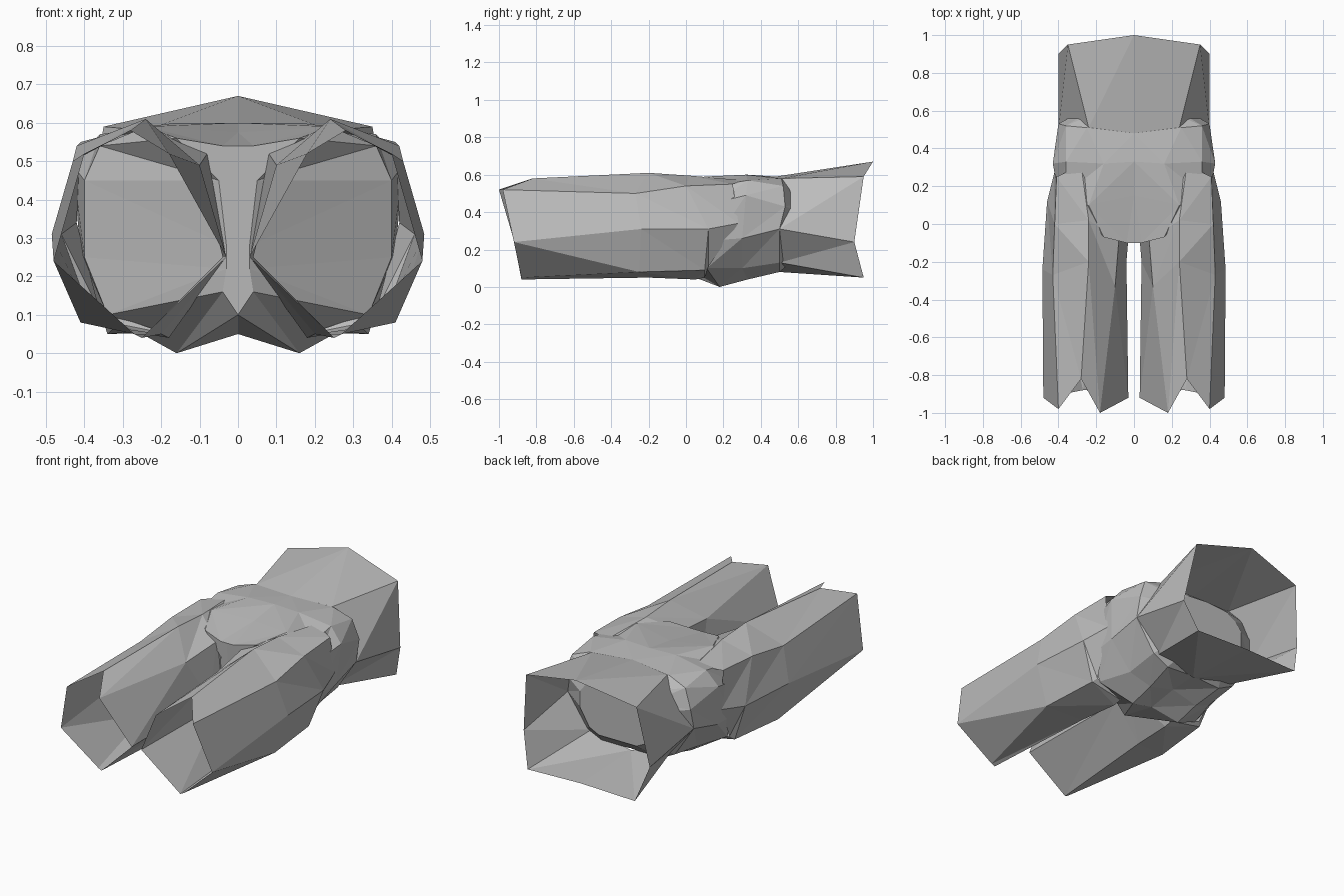
import bpy
import bmesh

# Remove only the default object
default_cube = bpy.data.objects.get("Cube")
if default_cube:
    bpy.data.objects.remove(default_cube, do_unlink=True)


def make_material(name, value):
    material = bpy.data.materials.new(name)
    material.use_nodes = True
    colour = (value, value, value, 1)
    material.diffuse_color = colour
    material.node_tree.nodes["Principled BSDF"].inputs["Base Color"].default_value = colour
    return material


def loft(name, rings, material, closed=False, cap_ends=False):
    """Skin the rings with flat triangles, then mirror the part across x."""
    mesh = bpy.data.meshes.new(name)
    bm = bmesh.new()
    loops = [[bm.verts.new(point) for point in ring] for ring in rings]
    count = len(rings[0])
    steps = count if closed else count - 1
    for near, far in zip(loops, loops[1:]):
        for i in range(steps):
            j = (i + 1) % count
            bm.faces.new((near[i], near[j], far[i]))
            bm.faces.new((near[j], far[j], far[i]))
    if cap_ends:
        bm.faces.new(loops[0])
        bm.faces.new(loops[-1])
    bmesh.ops.recalc_face_normals(bm, faces=bm.faces[:])
    bm.to_mesh(mesh)
    bm.free()
    mesh.materials.append(material)
    part = bpy.data.objects.new(name, mesh)
    bpy.context.scene.collection.objects.link(part)
    mirror = part.modifiers.new("mirror_sides", 'MIRROR')
    mirror.use_axis = (True, False, False)
    mirror.use_clip = not closed
    mirror.use_mirror_merge = not closed
    return part


grey = make_material("plain_grey", 0.5)

# Thighs: open tubes; each ring runs outer top, top, inner top, inner,
# bottom, outer bottom, outer side
cut_end = [(.4, -.98, .52), (.28, -.82, .58), (.18, -1, .52), (.03, -.92, .25),
           (.25, -.88, .04), (.27, -.88, .05), (.48, -.92, .24)]
mid_thigh = [(.43, -.27, .5), (.24, -.2, .61), (.1, -.33, .49), (.04, -.2, .25),
             (.2, -.2, .05), (.41, -.25, .08), (.485, -.24, .31)]
upper_thigh = [(.42, 0, .54), (.24, .02, .595), (.08, -.08, .52), (.03, -.08, .25),
               (.18, .05, .04), (.38, .1, .09), (.46, .12, .31)]
hip_end = [(.41, .25, .55), (.28, .31, .57), (.14, .08, .5), (.05, .05, .25),
           (.18, .1, .05), (.36, .12, .11), (.42, .28, .34)]
loft("thighs", [cut_end, mid_thigh, upper_thigh, hip_end], grey, closed=True)

# Pelvis: half rings from the top centre round the side to the bottom centre
crotch = [(0, -.1, .54), (.04, -.1, .54), (.16, -.07, .56), (.05, -.09, .45),
          (.03, -.1, .28), (.03, -.1, .22), (.04, -.09, .16), (0, -.08, .1)]
buttocks = [(0, .15, .575), (.24, .1, .59), (.36, .16, .54), (.4, .16, .45),
            (.4, .16, .25), (.34, .11, .1), (.16, .18, 0), (0, .15, .05)]
hips = [(0, .33, .6), (.16, .32, .6), (.36, .33, .57), (.43, .32, .49),
        (.41, .3, .26), (.28, .3, .1), (.16, .33, .04), (0, .33, .08)]
waist = [(0, .48, .59), (.25, .51, .58), (.36, .52, .54), (.4, .53, .43),
         (.4, .5, .31), (.28, .5, .13), (.18, .5, .08), (0, .5, .09)]
waist_end = [(0, .62, .5), (.13, .62, .49), (.2, .62, .45), (.24, .62, .4),
             (.24, .62, .31), (.18, .62, .21), (.12, .62, .18), (0, .62, .18)]
loft("pelvis", [crotch, buttocks, hips, waist, waist_end], grey, cap_ends=True)

# Flared garment hem around the waist, open at the back
seam = [(0, .48, .59), (.24, .51, .58), (.4, .5, .31), (.25, .5, .13), (0, .5, .08)]
hem = [(0, 1, .67), (.35, .95, .59), (.4, .9, .24), (.34, .95, .05), (0, .95, .06)]
loft("waist_flare", [seam, hem], grey)
